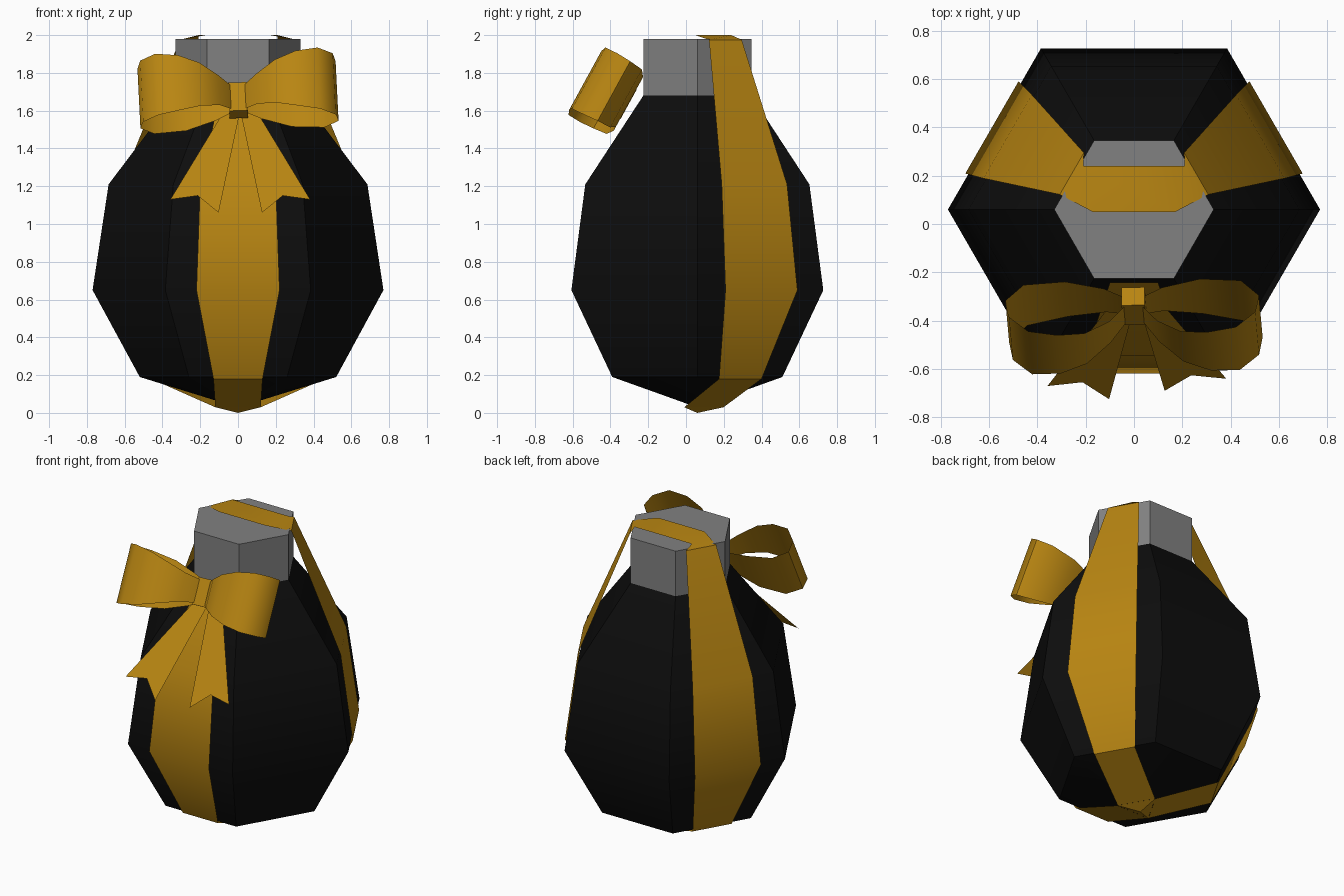
import bpy, bmesh, math
from mathutils import Vector, Matrix

old = bpy.data.objects.get("Cube")
if old:
    bpy.data.objects.remove(old, do_unlink=True)


def material(name, color):
    m = bpy.data.materials.new(name)
    m.use_nodes = True
    m.diffuse_color = (*color, 1)
    m.node_tree.nodes["Principled BSDF"].inputs["Base Color"].default_value = (*color, 1)
    return m


BLACK = material("black", (0.004, 0.004, 0.004))
GREY = material("grey", (0.22, 0.22, 0.22))
GOLD = material("gold", (0.48, 0.235, 0.006))
CENTRE_Y = 0.06


def finish(name, bm, mat, angle=40):
    bmesh.ops.remove_doubles(bm, verts=bm.verts, dist=0.0005)
    mesh = bpy.data.meshes.new(name)
    bm.to_mesh(mesh)
    bm.free()
    mesh.materials.append(mat)
    ob = bpy.data.objects.new(name, mesh)
    bpy.context.collection.objects.link(ob)
    bpy.ops.object.select_all(action="DESELECT")
    ob.select_set(True)
    bpy.context.view_layer.objects.active = ob
    bpy.ops.object.shade_smooth_by_angle(angle=math.radians(angle))
    return ob


def strip(bm, rows):
    """Skin a band from (left, right) point pairs."""
    pairs = [[bm.verts.new(p) for p in row] for row in rows]
    for (a, b), (c, d) in zip(pairs, pairs[1:]):
        bm.faces.new((a, b, d, c))


def hex_loft(name, profile, mat):
    """Stack six-sided rings given as (corner radius, height) and cap the ends."""
    bm = bmesh.new()
    rings = []
    for r, z in profile:
        rings.append([bm.verts.new((r * math.cos(k * math.pi / 3),
                                    CENTRE_Y + r * math.sin(k * math.pi / 3), z))
                      for k in range(6)])
    for lo, hi in zip(rings, rings[1:]):
        for k in range(6):
            j = (k + 1) % 6
            bm.faces.new((lo[k], lo[j], hi[j], hi[k]))
    bm.faces.new(rings[0][::-1])
    bm.faces.new(rings[-1])
    return finish(name, bm, mat)


# Egg-shaped body and its cap
hex_loft("body", [(0.02, 0.035), (0.52, 0.19), (0.77, 0.65),
                  (0.685, 1.21), (0.33, 1.68)], BLACK)
hex_loft("cap", [(0.33, 1.675), (0.33, 1.98)], GREY)


# Bands lying on the body: rows of (distance from axis, height, half width)
def band_rows(angle, rows):
    out = Vector((math.cos(angle), math.sin(angle), 0))
    side = Vector((-out.y, out.x, 0))
    for r, z, w in rows:
        mid = Vector((0, CENTRE_Y, z)) + out * r
        yield mid - side * w, mid + side * w


lower = [(0.07, 0.03, 0.12), (0.455, 0.18, 0.13), (0.679, 0.65, 0.22), (0.604, 1.21, 0.2)]
bm = bmesh.new()
strip(bm, band_rows(-math.pi / 2, lower + [(0.303, 1.67, 0.1)]))
finish("front_band", bm, GOLD)

# The two rear bands join over the cap
right = list(band_rows(math.pi / 6, lower + [(0.297, 1.975, 0.1)]))
right.append((Vector((0.17, 0.05, 2)), Vector((0.21, 0.24, 2))))
left = [[Vector((-p.x, p.y, p.z)) for p in row] for row in right]
bm = bmesh.new()
strip(bm, right + left[::-1])
finish("rear_band", bm, GOLD)

# Bottom joint where the three bands meet
bm = bmesh.new()
tip = bm.verts.new((0, CENTRE_Y, 0))
corners = [bm.verts.new((0.139 * math.cos(a), CENTRE_Y + 0.139 * math.sin(a), 0.03))
           for a in (math.pi / 2, math.pi * 7 / 6, math.pi * 11 / 6)]
for k in range(3):
    bm.faces.new((tip, corners[(k + 1) % 3], corners[k]))
finish("band_joint", bm, GOLD)

# Tilted frame of the bow: across, outward, along the slope
ACROSS = Vector((1, 0, 0))
OUT = Vector((0, -0.877, 0.48))
UP = Vector((0, 0.48, 0.877))
KNOT = Vector((0, -0.34, 1.655))
TILT = Matrix.Rotation(math.radians(-2.5), 3, OUT)
if (TILT @ ACROSS).z < 0:
    TILT = TILT.transposed()


def bow_point(x, n, w):
    return KNOT + TILT @ (ACROSS * x + OUT * n + UP * w)


# Loops: (across, outward, half width) around the ring
loop = [(0.03, 0.03, 0.07), (0.1, 0.12, 0.09), (0.2, 0.195, 0.13), (0.31, 0.22, 0.165),
        (0.43, 0.21, 0.185), (0.51, 0.14, 0.185), (0.525, 0.06, 0.18), (0.45, -0.015, 0.175),
        (0.28, -0.04, 0.15), (0.12, -0.03, 0.1), (0.03, 0, 0.07)]
for name, s in (("left_loop", 1), ("right_loop", -1)):
    bm = bmesh.new()
    strip(bm, [(bow_point(s * x, n, -w * s), bow_point(s * x, n, w * s))
               for x, n, w in loop])
    finish(name, bm, GOLD, 50)

# Knot: a small block, narrower at the top of the wrap
bm = bmesh.new()
bmesh.ops.create_cube(bm, size=2)
for v in bm.verts:
    v.co = bow_point(v.co.x * 0.048, v.co.y * 0.042, v.co.z * 0.085)
bmesh.ops.recalc_face_normals(bm, faces=bm.faces)
finish("knot", bm, GOLD, 30)

# Tails with a notched end, hanging away from the body
outline = [(0, 1.6), (0.085, 1.6), (0.37, 1.13), (0.225, 1.15), (0.115, 1.06)]
for name, s in (("left_tail", 1), ("right_tail", -1)):
    bm = bmesh.new()
    pts = [bm.verts.new((s * x + 0.012, -0.335 - (1.56 - z) * (0.745 - 0.035 * s), z))
           for x, z in outline]
    top, edge, corner, notch, point = pts
    for tri in ((top, edge, notch), (edge, corner, notch), (top, notch, point)):
        bm.faces.new(tri if s < 0 else tri[::-1])
    finish(name, bm, GOLD)
